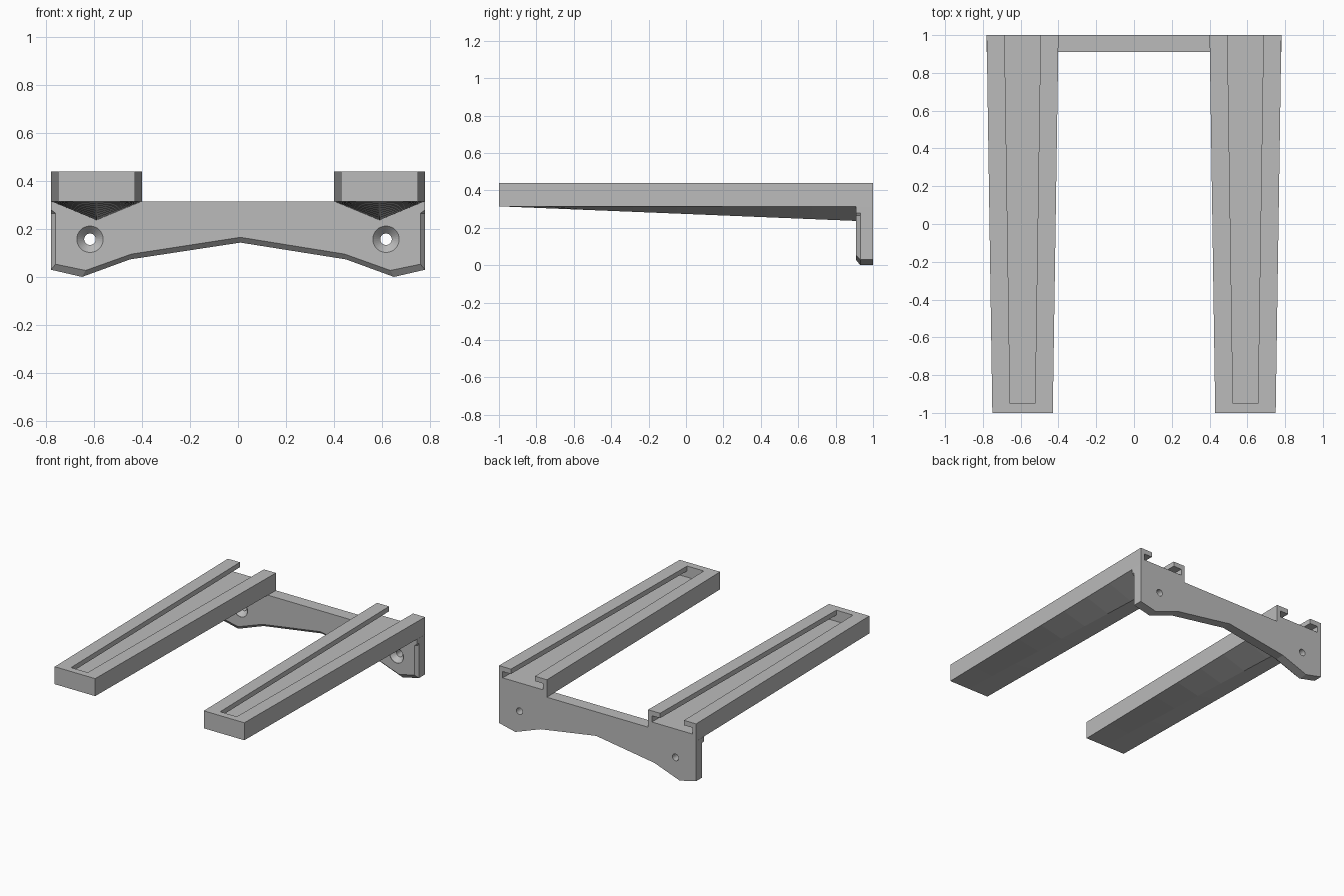
import bpy, bmesh, math
from mathutils import Matrix

cube = bpy.data.objects.get("Cube")
if cube:
    bpy.data.objects.remove(cube, do_unlink=True)

grey = bpy.data.materials.new("light grey")
grey.use_nodes = True
grey.diffuse_color = (0.5, 0.5, 0.5, 1)
grey.node_tree.nodes["Principled BSDF"].inputs["Base Color"].default_value = (0.5, 0.5, 0.5, 1)


def loft(name, sections):
    """Closed solid through sections (y, [(x, z), ...])."""
    bm = bmesh.new()
    rings = [[bm.verts.new((x, y, z)) for x, z in pts] for y, pts in sections]
    n = len(rings[0])
    for a, b in zip(rings, rings[1:]):
        for i in range(n):
            j = (i + 1) % n
            bm.faces.new((a[i], a[j], b[j], b[i]))
    bm.faces.new(rings[0])
    bm.faces.new(rings[-1])
    bmesh.ops.recalc_face_normals(bm, faces=bm.faces)
    mesh = bpy.data.meshes.new(name)
    bm.to_mesh(mesh)
    bm.free()
    mesh.materials.append(grey)
    ob = bpy.data.objects.new(name, mesh)
    bpy.context.collection.objects.link(ob)
    return ob


def cut(ob, cutter):
    mod = ob.modifiers.new("cut", "BOOLEAN")
    mod.operation = "DIFFERENCE"
    mod.solver = "EXACT"
    mod.object = cutter
    bpy.context.view_layer.objects.active = ob
    bpy.ops.object.modifier_apply(modifier=mod.name)
    bpy.data.objects.remove(cutter, do_unlink=True)


MID, BASE, TOP = 0.59, 0.315, 0.44
FRONT, PLATE = -1.0, 0.91


def half_width(y):
    return 0.175 + 0.015 * y       # arms widen towards the back


# Arms with a T-slot on top and a deepening keel underneath
def arm_section(y, keel):
    w = half_width(y)
    return y, [(MID - w, TOP), (MID + w, TOP), (MID + w, BASE), (MID, keel), (MID - w, BASE)]


def slot_cutter(name, wall, z0, z1):
    return loft(name, [(y, [(MID - half_width(y) + wall, z0), (MID + half_width(y) - wall, z0),
                            (MID + half_width(y) - wall, z1), (MID - half_width(y) + wall, z1)])
                       for y in (-0.95, 1.1)])


def make_arm(name, side):
    steps = 8
    sections = [arm_section(FRONT + (PLATE - FRONT) * i / steps, BASE - 0.078 * i / steps)
                for i in range(steps + 1)]
    sections += [arm_section(0.95, BASE - 0.078), arm_section(1.0, BASE)]
    arm = loft(name, sections)
    cut(arm, slot_cutter("undercut", 0.03, 0.36, 0.405))
    cut(arm, slot_cutter("slot", 0.095, 0.36, 0.5))
    if side < 0:
        arm.data.transform(Matrix.Scale(-1, 4, (1, 0, 0)))
        arm.data.flip_normals()
    return arm


make_arm("left_arm", 1)
make_arm("right_arm", -1)

# Back plate with a chamfered front edge
def both_sides(half, peak):
    return half + [peak] + [(-x, z) for x, z in reversed(half)]


outer = both_sides([(0.78, BASE), (0.78, 0.28), (0.78, 0.265), (0.78, 0.03),
                    (0.65, 0.0), (0.45, 0.073)], (0.01, 0.143))
inner = both_sides([(0.78, BASE), (0.78, 0.28), (0.76, 0.265), (0.76, 0.053),
                    (0.635, 0.027), (0.445, 0.095)], (0.01, 0.165))
plate = loft("back_plate", [(PLATE, inner), (0.932, outer), (1.0, outer)])


# Countersunk screw holes
def circle(cx, cz, r, n=32):
    return [(cx + r * math.cos(2 * math.pi * i / n), cz + r * math.sin(2 * math.pi * i / n))
            for i in range(n)]


for x in (-0.617, 0.617):
    profile = [(0.88, 0.055), (PLATE + 0.003, 0.055), (0.945, 0.024), (1.1, 0.024)]
    cut(plate, loft("screw_hole", [(y, circle(x, 0.157, r)) for y, r in profile]))
